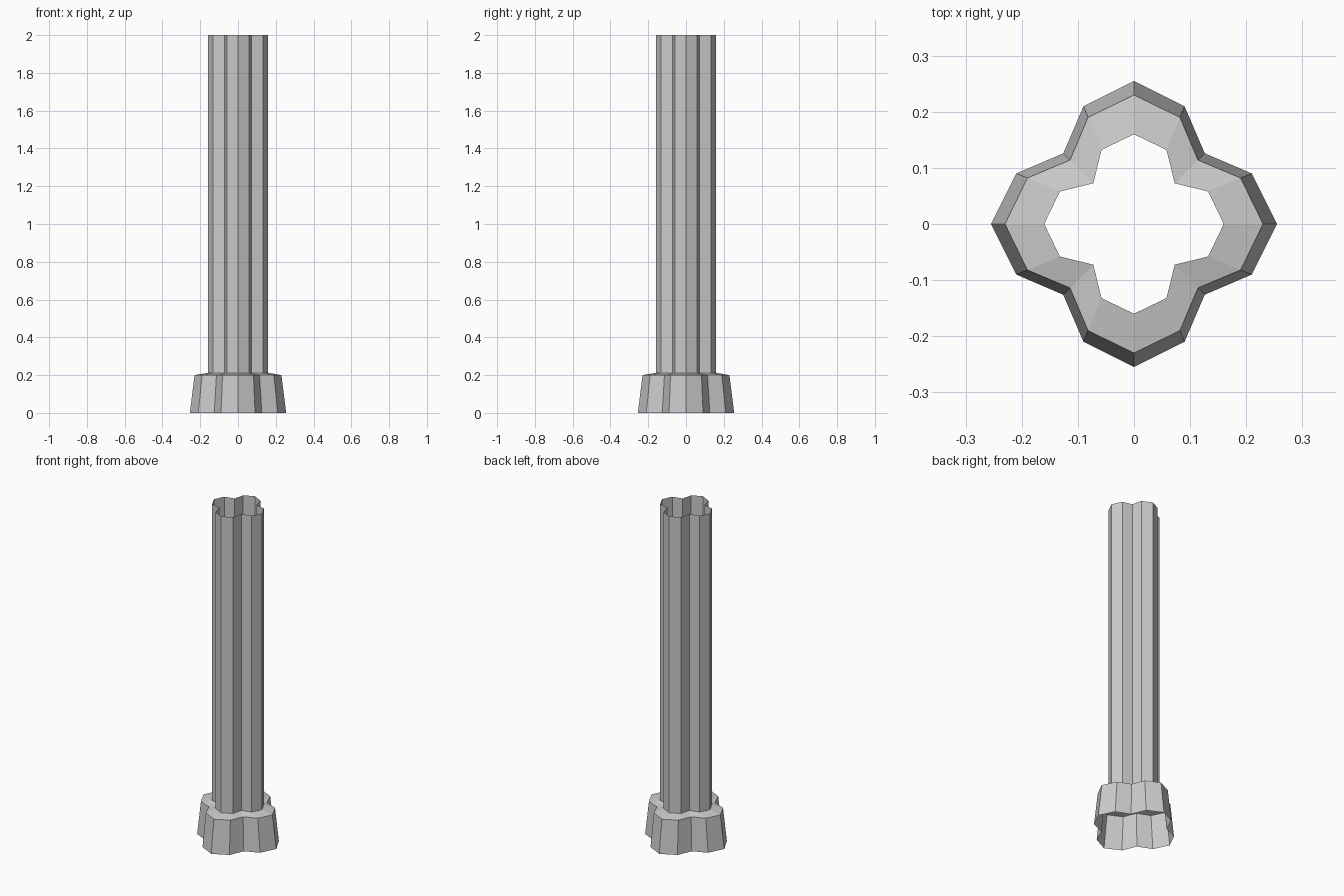
import bpy

if "Cube" in bpy.data.objects:
    bpy.data.objects.remove(bpy.data.objects["Cube"])

# One quarter of each four-lobed ring: lobe tip, lobe shoulder (x, y), inner notch
FOOT = (0.255, 0.21, 0.09, 0.126)
SHOULDER = (0.23, 0.19, 0.082, 0.114)
SHAFT = (0.16, 0.132, 0.058, 0.0725)


def ring(profile, z):
    tip, sx, sy, notch = profile
    pts = [(tip, 0), (sx, sy), (notch, notch), (sy, sx)]
    out = []
    for _ in range(4):
        out += [(x, y, z) for x, y in pts]
        pts = [(-y, x) for x, y in pts]
    return out


def loft(name, levels):
    """Open-ended flat-sided tube through a stack of rings."""
    verts = [v for profile, z in levels for v in ring(profile, z)]
    faces = []
    for k in range(len(levels) - 1):
        for i in range(16):
            a, b = k * 16 + i, k * 16 + (i + 1) % 16
            faces.append((a, b, b + 16, a + 16))
    mesh = bpy.data.meshes.new(name)
    mesh.from_pydata(verts, [], faces)
    obj = bpy.data.objects.new(name, mesh)
    bpy.context.collection.objects.link(obj)
    return obj


# Tapered plinth with a slightly sloped ledge
loft("column_base", [(FOOT, 0), (SHOULDER, 0.2), (SHAFT, 0.212)])

# Straight clustered shaft, open at the top
loft("column_shaft", [(SHAFT, 0.212), (SHAFT, 2.0)])
